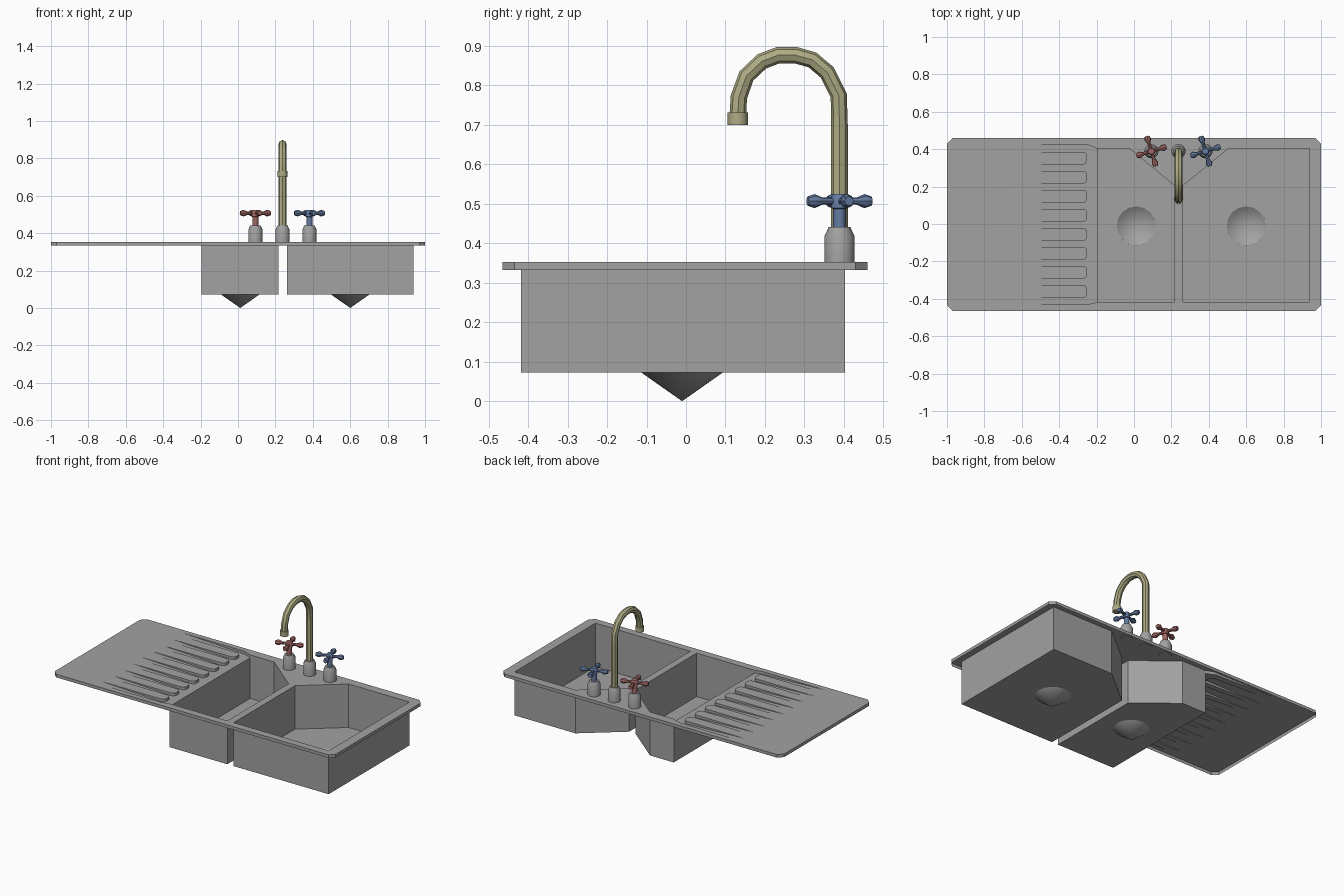
import bpy, bmesh
from math import pi, sin, cos, radians
from mathutils import Vector, Matrix

cube = bpy.data.objects.get("Cube")
if cube:
    bpy.data.objects.remove(cube)


def material(name, r, g, b):
    m = bpy.data.materials.new(name)
    m.use_nodes = True
    m.diffuse_color = (r, g, b, 1)
    m.node_tree.nodes["Principled BSDF"].inputs["Base Color"].default_value = (r, g, b, 1)
    return m


STEEL = material("steel grey", 0.36, 0.36, 0.36)
BRASS = material("pale brass", 0.42, 0.41, 0.23)
RED = material("muted red", 0.36, 0.14, 0.13)
BLUE = material("muted blue", 0.13, 0.20, 0.36)

TOP, LIP, FLOOR = 0.353, 0.333, 0.073      # heights of rim, rim edge, basin floor
BACK, FRONT = 0.403, -0.418                # basin ends
BOARD_X, END_X, BASIN_X = -0.69, -0.25, -0.195
DROP = 0.018                               # depth of the draining board at the basin


def finish(name, bm, mat, smooth=False):
    me = bpy.data.meshes.new(name)
    bm.to_mesh(me)
    bm.free()
    ob = bpy.data.objects.new(name, me)
    me.materials.append(mat)
    bpy.context.collection.objects.link(ob)
    if smooth:
        shade(ob)
    return ob


def shade(ob):
    bpy.ops.object.select_all(action='DESELECT')
    ob.select_set(True)
    bpy.context.view_layer.objects.active = ob
    bpy.ops.object.shade_smooth_by_angle(angle=radians(40))


def fill(bm, loops, z):
    """Flat sheet at height z; loops after the first are holes."""
    edges = []
    for loop in loops:
        vs = [bm.verts.new((x, y, z)) for x, y in loop]
        edges += [bm.edges.new((vs[i - 1], vs[i])) for i in range(len(vs))]
    bmesh.ops.triangle_fill(bm, edges=edges, use_beauty=True, normal=(0, 0, 1))


def wall(bm, a, b, za, zb, low):
    """Upright quad below the segment a-b, whose top heights are za and zb."""
    pts = [(*a, za), (*b, zb), (*b, low(b)), (*a, low(a))]
    bm.faces.new([bm.verts.new(p) for p in pts])


def face_up(bm):
    bmesh.ops.remove_doubles(bm, verts=bm.verts, dist=0.0002)
    bmesh.ops.recalc_face_normals(bm, faces=bm.faces)
    if sum(f.normal.z * f.calc_area() for f in bm.faces) < 0:
        bmesh.ops.reverse_faces(bm, faces=bm.faces)


def circle(cx, cy, r, n):
    return [(cx + r * cos(2 * pi * i / n), cy + r * sin(2 * pi * i / n)) for i in range(n)]


def lathe(name, profile, mat, matrix, steps=16):
    bm = bmesh.new()
    vs = [bm.verts.new((r, 0, z)) for r, z in profile]
    es = [bm.edges.new(pair) for pair in zip(vs, vs[1:])]
    bmesh.ops.spin(bm, geom=vs + es, cent=(0, 0, 0), axis=(0, 0, 1),
                   angle=2 * pi, steps=steps, use_duplicate=False)
    bmesh.ops.remove_doubles(bm, verts=bm.verts, dist=0.0002)
    bmesh.ops.recalc_face_normals(bm, faces=bm.faces)
    bmesh.ops.transform(bm, matrix=matrix, verts=bm.verts)
    return finish(name, bm, mat, True)


# Outlines of the rim, the two basins and the opening with the draining board
c = 0.03
outer = [(-1, -0.465 + c), (-1 + c, -0.465), (1 - c, -0.465), (1, -0.465 + c),
         (1, 0.46 - c), (1 - c, 0.46), (-1 + c, 0.46), (-1, 0.46 - c)]
small = [(BASIN_X, FRONT), (0.217, FRONT), (0.217, 0.205), (-0.025, BACK), (BASIN_X, BACK)]
large = [(0.262, FRONT), (0.938, FRONT), (0.938, BACK), (0.505, BACK), (0.262, 0.205)]
opening = [(BOARD_X, -0.43), (END_X, -0.43)] + small + [(END_X, 0.425), (BOARD_X, 0.425)]

# Rim sheet with a turned-down edge
bm = bmesh.new()
fill(bm, [outer, opening, large], TOP)
for i in range(len(outer)):
    wall(bm, outer[i - 1], outer[i], TOP, TOP, lambda p: LIP)
face_up(bm)
finish("sink_rim", bm, STEEL)


# Sloping draining board, cut like a comb around flat-topped ribs
def slope(p):
    return TOP - DROP * min(1, (p[0] - BOARD_X) / (END_X - BOARD_X))


half, r = 0.034, 0.024
bm = bmesh.new()
comb = [(BOARD_X, 0.425)]
for i in range(8):
    y = 0.352 - 0.1017 * i
    rib = [(BOARD_X, y + half)]
    for side in (1, -1):
        for k in range(5):
            a = k * pi / 8 if side < 0 else pi / 2 - k * pi / 8
            rib.append((END_X - r + r * cos(a), y + side * (half - r + r * sin(a))))
    rib.append((BOARD_X, y - half))
    comb += rib
    bm.faces.new([bm.verts.new((*p, TOP)) for p in rib])
    for a, b in zip(rib, rib[1:]):
        wall(bm, a, b, TOP, TOP, slope) if a[0] > BOARD_X and b[0] > BOARD_X else \
            bm.faces.new([bm.verts.new(v) for v in (
                (*a, TOP), (*b, TOP), (*max(a, b), slope(max(a, b))))])
comb.append((BOARD_X, -0.43))
edge = [(END_X, -0.43), (BASIN_X, FRONT), (BASIN_X, BACK), (END_X, 0.425)]
fill(bm, [comb + edge], TOP)
for v in bm.verts:
    if len([f for f in v.link_faces if abs(f.normal.z) > 0.5 or f.normal.length < 0.5]) == 0:
        continue
bm.free()

# The comb sheet is filled flat first, then tilted, then given its ribs
bm = bmesh.new()
fill(bm, [comb + edge], TOP)
for v in bm.verts:
    v.co.z = slope(v.co)
for a, b in zip(comb, comb[1:]):
    if max(a[0], b[0]) > BOARD_X:
        wall(bm, a, b, TOP, TOP, slope)
for a, b in ((comb[-1], edge[0]), (edge[0], edge[1]), (edge[2], edge[3]), (edge[3], comb[0])):
    wall(bm, a, b, TOP, TOP, slope)
for i in range(8):
    rib = comb[1 + 12 * i:13 + 12 * i]
    bm.faces.new([bm.verts.new((*p, TOP)) for p in rib])
face_up(bm)
finish("draining_board", bm, STEEL)

# Basins with conical drains
for name, outline, cx in (("small", small, 0.012), ("large", large, 0.6)):
    hole = circle(cx, -0.01, 0.104, 16)
    bm = bmesh.new()
    fill(bm, [outline, hole], FLOOR)
    for i in range(len(outline)):
        a, b = outline[i - 1], outline[i]
        z = TOP - DROP if a[0] == b[0] == BASIN_X else TOP
        wall(bm, a, b, z, z, lambda p: FLOOR)
    face_up(bm)
    finish(name + "_basin", bm, STEEL)
    bm = bmesh.new()
    tip = bm.verts.new((cx, -0.01, 0))
    ring = [bm.verts.new((*p, FLOOR)) for p in hole]
    for i in range(len(ring)):
        bm.faces.new((ring[i - 1], ring[i], tip)).smooth = True
    face_up(bm)
    finish(name + "_drain", bm, STEEL)

# Tap bases and cross handles
TAP_Y = 0.389
base = [(0, 0.35), (0.038, 0.35), (0.038, 0.418), (0.027, 0.442), (0, 0.442)]
stem = [(0, 0.44), (0.016, 0.44), (0.016, 0.487), (0.021, 0.49),
        (0.021, 0.518), (0.016, 0.525), (0, 0.525)]
spoke = [(0.009, 0), (0.009, 0.045), (0.018, 0.066), (0.012, 0.084), (0, 0.084)]
for name, x in (("hot", 0.093), ("spout", 0.238), ("cold", 0.382)):
    at = Matrix.Translation((x, TAP_Y, 0))
    lathe(name + "_base", base, STEEL, at)
    if name == "spout":
        continue
    mat = RED if name == "hot" else BLUE
    lathe(name + "_stem", stem, mat, at, 12)
    for k in range(4):
        turn = Matrix.Rotation(radians(17 + 90 * k), 4, 'Z') @ Matrix.Rotation(pi / 2, 4, 'Y')
        lathe(f"{name}_spoke_{k + 1}", spoke, mat,
              Matrix.Translation((x, TAP_Y, 0.507)) @ turn, 8)

# Swan-neck spout and its nozzle
path = [(0.389, 0.44), (0.389, 0.70), (0.387, 0.775), (0.358, 0.833), (0.32, 0.865),
        (0.277, 0.877), (0.234, 0.877), (0.192, 0.861), (0.153, 0.824),
        (0.134, 0.771), (0.131, 0.72)]
cu = bpy.data.curves.new("spout", 'CURVE')
cu.dimensions = '3D'
cu.bevel_depth, cu.bevel_resolution, cu.use_fill_caps = 0.021, 2, True
sp = cu.splines.new('POLY')
sp.points.add(len(path) - 1)
for pt, (y, z) in zip(sp.points, path):
    pt.co = (0.238, y, z, 1)
cu.materials.append(BRASS)
spout = bpy.data.objects.new("spout", cu)
bpy.context.collection.objects.link(spout)
bpy.ops.object.select_all(action='DESELECT')
spout.select_set(True)
bpy.context.view_layer.objects.active = spout
bpy.ops.object.convert(target='MESH')
shade(bpy.context.view_layer.objects.active)
lathe("nozzle", [(0, 0.70), (0.026, 0.70), (0.026, 0.732), (0, 0.732)], BRASS,
      Matrix.Translation((0.238, 0.131, 0)), 12)
